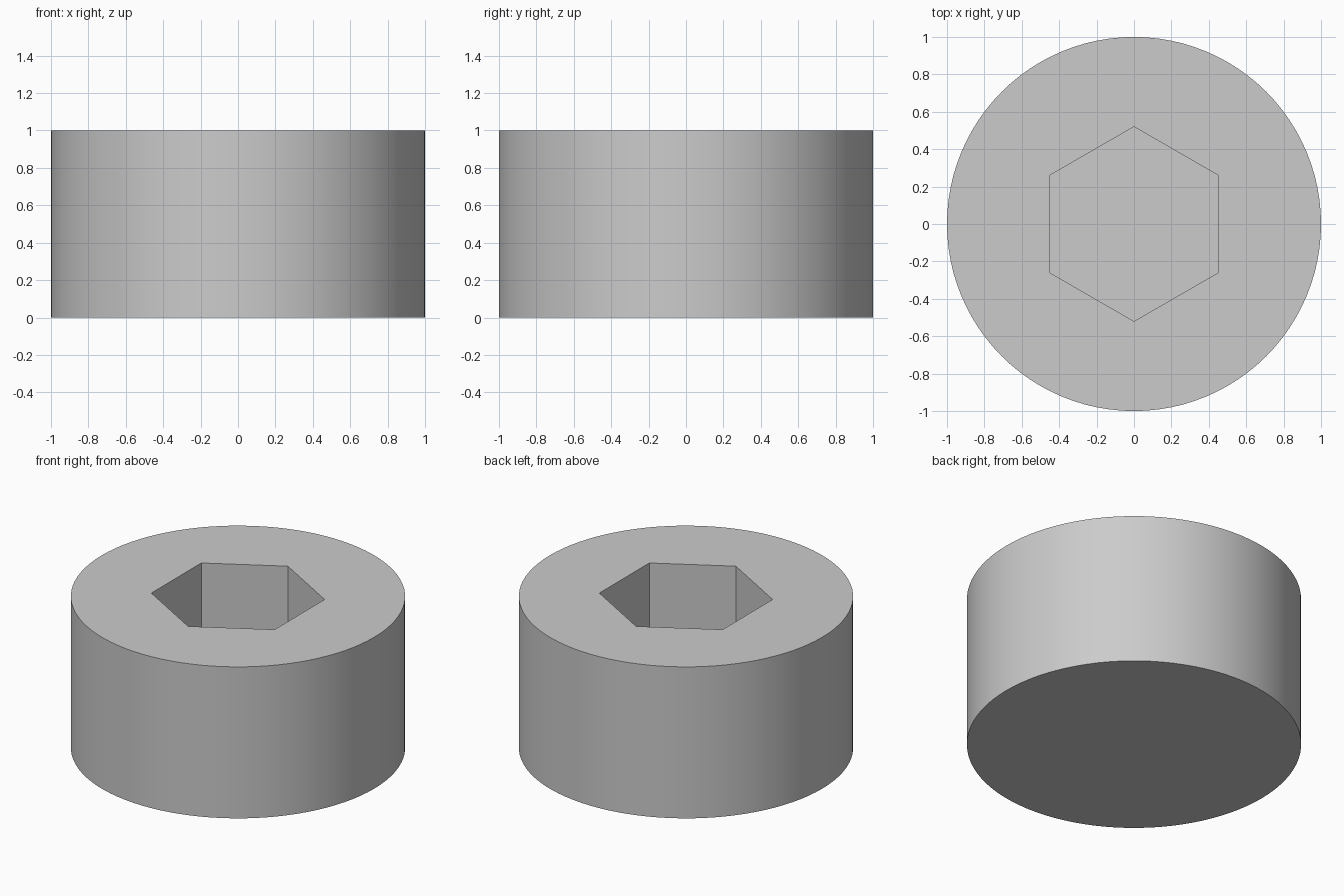
import bpy
import bmesh
from math import cos, sin, pi, radians

default = bpy.data.objects.get("Cube")
if default:
    bpy.data.objects.remove(default, do_unlink=True)

RADIUS, HEIGHT, SIDES = 1.0, 1.0, 96
HEX_RADIUS, SOCKET_DEPTH = 0.52, 0.5

steel = bpy.data.materials.new("light grey")
steel.use_nodes = True
grey = (0.6, 0.6, 0.6, 1)
steel.diffuse_color = grey
steel.node_tree.nodes["Principled BSDF"].inputs["Base Color"].default_value = grey

bm = bmesh.new()


def ring(radius, z, sides):
    """Vertices of a regular polygon with a corner on the y axis."""
    angles = [pi / 2 + 2 * pi * i / sides for i in range(sides)]
    return [bm.verts.new((radius * cos(a), radius * sin(a), z)) for a in angles]


def wall(low, high):
    """Join two equal rings with quads."""
    n = len(low)
    for i in range(n):
        j = (i + 1) % n
        bm.faces.new((low[i], low[j], high[j], high[i]))


# Round outer wall and closed underside
base = ring(RADIUS, 0, SIDES)
rim = ring(RADIUS, HEIGHT, SIDES)
wall(base, rim)
bm.faces.new(base)

# Hexagonal socket with a flat floor
floor = ring(HEX_RADIUS, HEIGHT - SOCKET_DEPTH, 6)
mouth = ring(HEX_RADIUS, HEIGHT, 6)
wall(floor, mouth)
bm.faces.new(floor)

# Flat top between the rim and the socket mouth
edges = [e for e in bm.edges if all(v.co.z > HEIGHT - 0.001 for v in e.verts)]
bmesh.ops.triangle_fill(bm, edges=edges, use_beauty=True, normal=(0, 0, 1))
bmesh.ops.recalc_face_normals(bm, faces=bm.faces)

mesh = bpy.data.meshes.new("socket_head")
bm.to_mesh(mesh)
bm.free()
mesh.materials.append(steel)
head = bpy.data.objects.new("socket_head", mesh)
bpy.context.collection.objects.link(head)

# Smooth round wall, crisp rims and socket corners
bpy.ops.object.select_all(action="DESELECT")
head.select_set(True)
bpy.context.view_layer.objects.active = head
bpy.ops.object.shade_smooth_by_angle(angle=radians(30))
